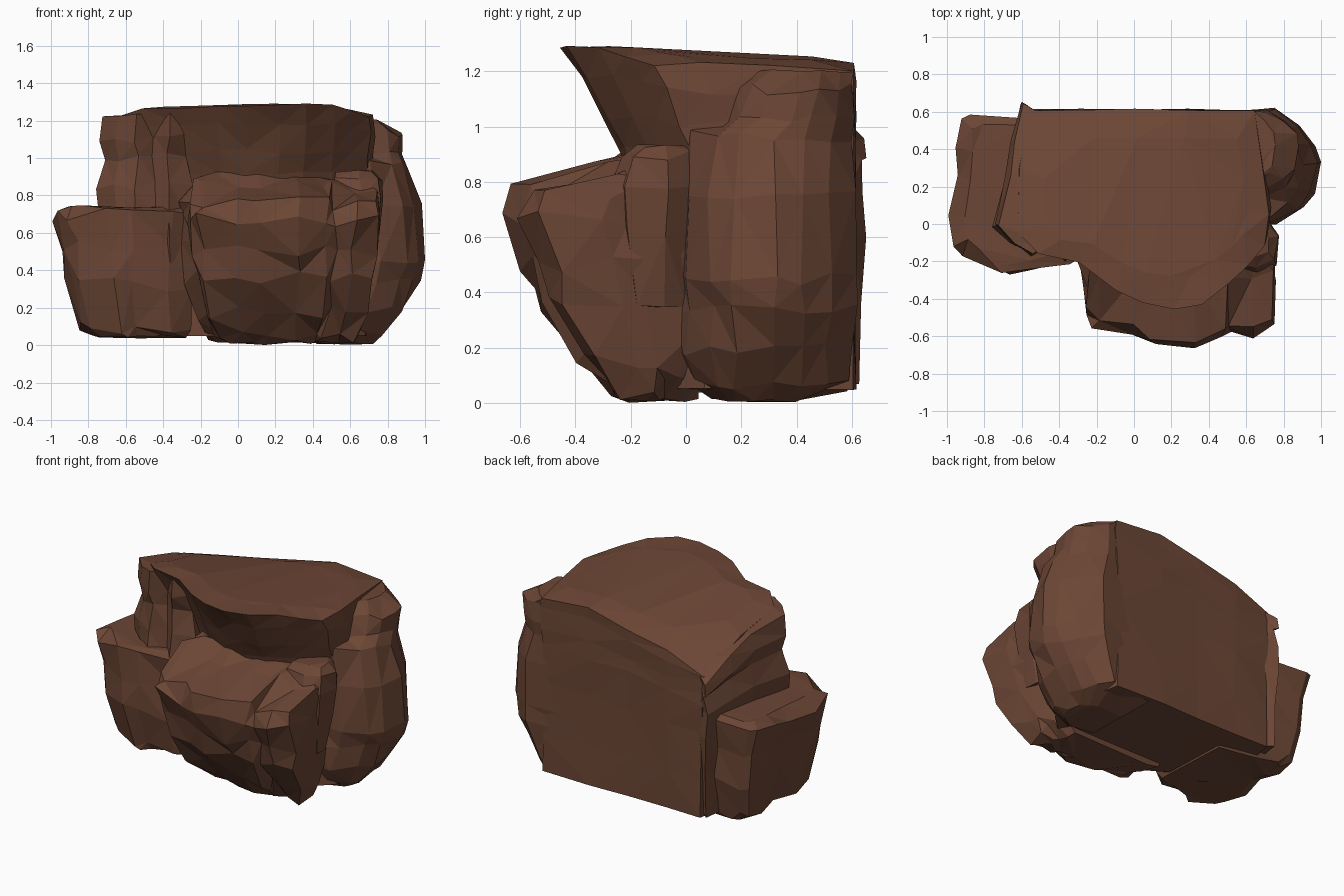
import bpy, bmesh, random

mat = bpy.data.materials.new("brown_rock")
mat.diffuse_color = (0.15, 0.062, 0.036, 1)


def rock(name, outline, anchor, levels, seed, rough=0.015, tilt=None):
    """Loft an outline through levels (z, x scale, y scale, x shift, y shift)."""
    rnd = random.Random(seed)
    bm = bmesh.new()
    rings = []
    ax, ay = anchor
    for i, (z, sx, sy, dx, dy) in enumerate(levels):
        ring = []
        flat = i in (0, len(levels) - 1)
        for x, y in outline:
            px = ax + (x - ax) * sx + dx + rnd.uniform(-rough, rough)
            py = ay + (y - ay) * sy + dy + rnd.uniform(-rough, rough)
            pz = z + rnd.uniform(-rough, rough) * (0.5 if flat else 2.2)
            if tilt:
                pz += tilt(px, py) * (z / levels[-1][0]) ** 3
            ring.append(bm.verts.new((max(-1, min(1, px)), min(py, 0.66), max(0, pz))))
        rings.append(ring)
    n = len(outline)
    for a, b in zip(rings, rings[1:]):
        for k in range(n):
            j = (k + 1) % n
            bm.faces.new((a[k], a[j], b[j], b[k]))
    bm.faces.new(rings[0][::-1])
    bm.faces.new(rings[-1])
    bmesh.ops.triangulate(bm, faces=bm.faces[:])
    bmesh.ops.recalc_face_normals(bm, faces=bm.faces[:])
    me = bpy.data.meshes.new(name)
    bm.to_mesh(me)
    bm.free()
    me.materials.append(mat)
    ob = bpy.data.objects.new(name, me)
    bpy.context.collection.objects.link(ob)


# Tall back block with the overhanging cap; its back left corner slopes down
rock("overhanging_back_block",
     [(-0.64, -0.05), (-0.52, -0.16), (-0.3, -0.2), (-0.1, -0.36), (0.05, -0.42),
      (0.22, -0.45), (0.36, -0.43), (0.52, -0.32), (0.62, -0.22), (0.71, -0.12),
      (0.74, 0.05), (0.7, 0.3), (0.66, 0.61), (0.3, 0.61), (0.0, 0.61),
      (-0.3, 0.61), (-0.57, 0.61), (-0.62, 0.3)],
     (0.1, 0.61),
     [(0.05, 0.95, 0.75, 0, 0), (0.3, 0.95, 0.72, 0, 0), (0.65, 0.96, 0.7, 0, 0),
      (0.91, 0.96, 0.8, 0, 0), (1.03, 0.98, 0.86, 0, 0), (1.17, 1.0, 0.935, 0, 0),
      (1.265, 0.98, 1.0, 0, 0), (1.275, 0.8, 0.7, 0, -0.15)],
     3, 0.007,
     lambda x, y: (-0.045 * y - 0.2 * max(0, x - 0.5) - 0.08 * max(0, -x - 0.3)
                   - 0.75 * max(0, 0.25 - x) * max(0, y) ** 2))

# Thin upright slab on the left of the block
rock("upper_left_slab",
     [(-0.75, -0.02), (-0.66, -0.12), (-0.55, -0.18), (-0.45, -0.12), (-0.36, -0.2),
      (-0.25, -0.12), (-0.3, 0.58), (-0.52, 0.6), (-0.6, 0.66), (-0.65, 0.45), (-0.69, 0.25)],
     (-0.45, 0.3),
     [(0.07, 0.85, 0.9, 0, 0), (0.35, 0.9, 0.95, 0, 0), (0.66, 0.95, 1.0, 0, 0),
      (0.85, 1.0, 0.96, 0, 0), (1.0, 0.86, 0.92, 0, 0), (1.09, 1.0, 0.96, 0, 0),
      (1.22, 0.9, 0.95, 0, 0)],
     8, 0.01, lambda x, y: 0.1 * max(0, x + 0.65) - 0.65 * max(0, y) ** 2)

# Rounded boulder on the right
rock("right_boulder",
     [(0.3, 0.02), (0.6, -0.03), (0.75, 0.0), (0.9, 0.09), (0.97, 0.17), (1.0, 0.32),
      (0.97, 0.42), (0.89, 0.52), (0.76, 0.61), (0.3, 0.59)],
     (0.5, 0.32),
     [(0.01, 0.44, 0.5, 0, -0.06), (0.07, 0.58, 0.93, 0, 0), (0.19, 0.78, 0.98, 0, 0),
      (0.35, 0.94, 1.0, 0, 0), (0.45, 1.0, 1.0, 0, 0), (0.74, 0.95, 1.0, 0, 0),
      (0.97, 0.8, 0.95, 0, 0.01), (1.04, 0.78, 0.78, 0, 0.06), (1.13, 0.77, 0.7, 0, 0.08),
      (1.2, 0.52, 0.66, 0, 0.1)],
     5, 0.013)

# Low boulder on the left with a flat, pointed ledge
rock("left_boulder",
     [(-1.0, 0.03), (-0.97, -0.12), (-0.91, -0.19), (-0.71, -0.27), (-0.58, -0.25),
      (-0.36, -0.21), (-0.2, -0.14), (-0.2, 0.5), (-0.6, 0.57), (-0.88, 0.6),
      (-0.94, 0.55), (-0.95, 0.4), (-0.94, 0.25)],
     (-0.42, 0.2),
     [(0.045, 0.62, 0.8, 0, 0), (0.1, 0.75, 0.88, 0, 0), (0.32, 0.86, 0.97, 0, 0),
      (0.53, 0.9, 0.96, 0, 0), (0.70, 1.0, 1.0, 0, 0), (0.74, 0.85, 0.85, 0, 0)],
     11, 0.018)

# Bulging boulder in front, humped on the left
rock("front_boulder",
     [(-0.31, -0.18), (-0.25, -0.34), (-0.25, -0.47), (-0.21, -0.55), (-0.02, -0.59),
      (0.1, -0.65), (0.33, -0.67), (0.48, -0.62), (0.53, -0.59), (0.63, -0.6),
      (0.76, -0.53), (0.76, -0.3), (0.74, -0.2), (0.72, -0.05), (0.65, 0.1), (-0.3, 0.1)],
     (0.24, 0.0),
     [(0.01, 0.6, 0.3, 0, 0), (0.05, 0.74, 0.42, 0, 0), (0.17, 0.85, 0.61, 0, 0),
      (0.37, 0.93, 0.81, 0, 0), (0.52, 0.96, 0.88, 0, 0), (0.68, 1.0, 1.0, 0, 0),
      (0.78, 0.98, 0.93, 0, 0), (0.88, 0.95, 0.5, 0, 0), (0.93, 0.8, 0.3, 0, 0)],
     21, 0.02, lambda x, y: -0.1 * max(0, x - 0.1) - 0.25 * max(0, -x - 0.1))

# Small rock wedged in the gap on the right, under the cap
rock("wedge_rock",
     [(0.5, -0.24), (0.66, -0.27), (0.76, -0.22), (0.78, -0.07), (0.7, 0.06), (0.5, 0.1)],
     (0.6, -0.1),
     [(0.35, 0.6, 0.7, 0, 0), (0.62, 0.85, 0.85, 0, 0), (0.8, 1.0, 1.0, 0, 0),
      (0.9, 0.95, 0.8, 0, 0), (0.93, 0.7, 0.5, 0, 0)],
     4, 0.012)
